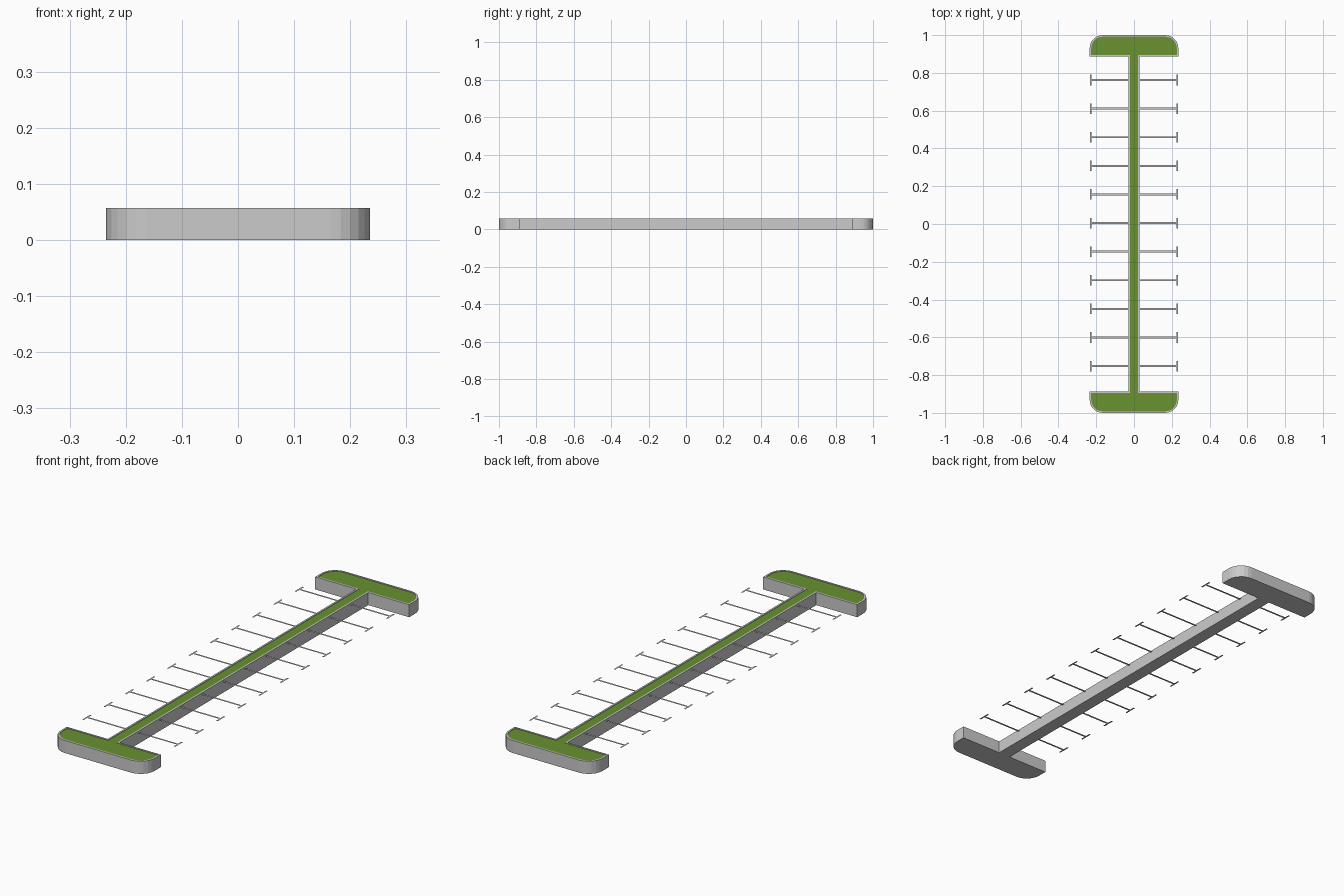
import bpy, bmesh
from math import sin, cos, pi

if "Cube" in bpy.data.objects:
    bpy.data.objects.remove(bpy.data.objects["Cube"])

H, LINE_Z = 0.057, 0.05
RIM, SINK = 0.008, 0.002


def finish(name, bm):
    bmesh.ops.recalc_face_normals(bm, faces=bm.faces)
    mesh = bpy.data.meshes.new(name)
    bm.to_mesh(mesh)
    bm.free()
    ob = bpy.data.objects.new(name, mesh)
    bpy.context.collection.objects.link(ob)
    return ob


def outline(t):
    """I-shaped island outline, moved inwards by t."""
    w, s, y0, y1, r = 0.235 - t, 0.03 - t, 0.887 + t, 1.0 - t, 0.07 - t
    quarter = [(s, y0), (w, y0)]
    for i in range(7):
        a = pi / 2 * i / 6
        quarter.append((w - r + r * cos(a), y1 - r + r * sin(a)))
    top = quarter + [(-x, y) for x, y in reversed(quarter)]
    return top + [(-x, -y) for x, y in top]


def ring(bm, t, z):
    return [bm.verts.new((x, y, z)) for x, y in outline(t)]


# Kerb: closed base, outer wall, rim and inner lip
bm = bmesh.new()
rings = [ring(bm, 0, 0), ring(bm, 0, H), ring(bm, RIM, H), ring(bm, RIM, H - SINK)]
n = len(rings[0])
bm.faces.new(rings[0])
for a, b in zip(rings, rings[1:]):
    for i in range(n):
        j = (i + 1) % n
        bm.faces.new((a[i], a[j], b[j], b[i]))
finish("kerb", bm)

# Grass filling
bm = bmesh.new()
bm.faces.new(ring(bm, RIM, H - SINK))
grass = finish("grass", bm)
for p in grass.data.polygons:
    if p.normal.z < 0:
        grass.data.flip_normals()
mat = bpy.data.materials.new("grass_green")
mat.diffuse_color = (0.14, 0.29, 0.03, 1)
mat.use_nodes = True
mat.node_tree.nodes["Principled BSDF"].inputs["Base Color"].default_value = mat.diffuse_color
grass.data.materials.append(mat)


# Parking bay lines: thin T marks on both sides of the spine
def strip(bm, x0, x1, y0, y1):
    bm.faces.new([bm.verts.new((x, y, LINE_Z))
                  for x, y in ((x0, y0), (x1, y0), (x1, y1), (x0, y1))])


bm = bmesh.new()
for i in range(11):
    y = 0.005 + (i - 5) * 0.1515
    for s in (-1, 1):
        xs = sorted((s * 0.03, s * 0.224))
        strip(bm, xs[0], xs[1], y - 0.005, y + 0.005)
        xe = sorted((s * 0.224, s * 0.232))
        strip(bm, xe[0], xe[1], y - 0.028, y + 0.028)
lines = finish("bay_lines", bm)
# all strips face upwards
bm = bmesh.new()
bm.from_mesh(lines.data)
bmesh.ops.reverse_faces(bm, faces=[f for f in bm.faces if f.normal.z < 0])
bm.to_mesh(lines.data)
bm.free()
